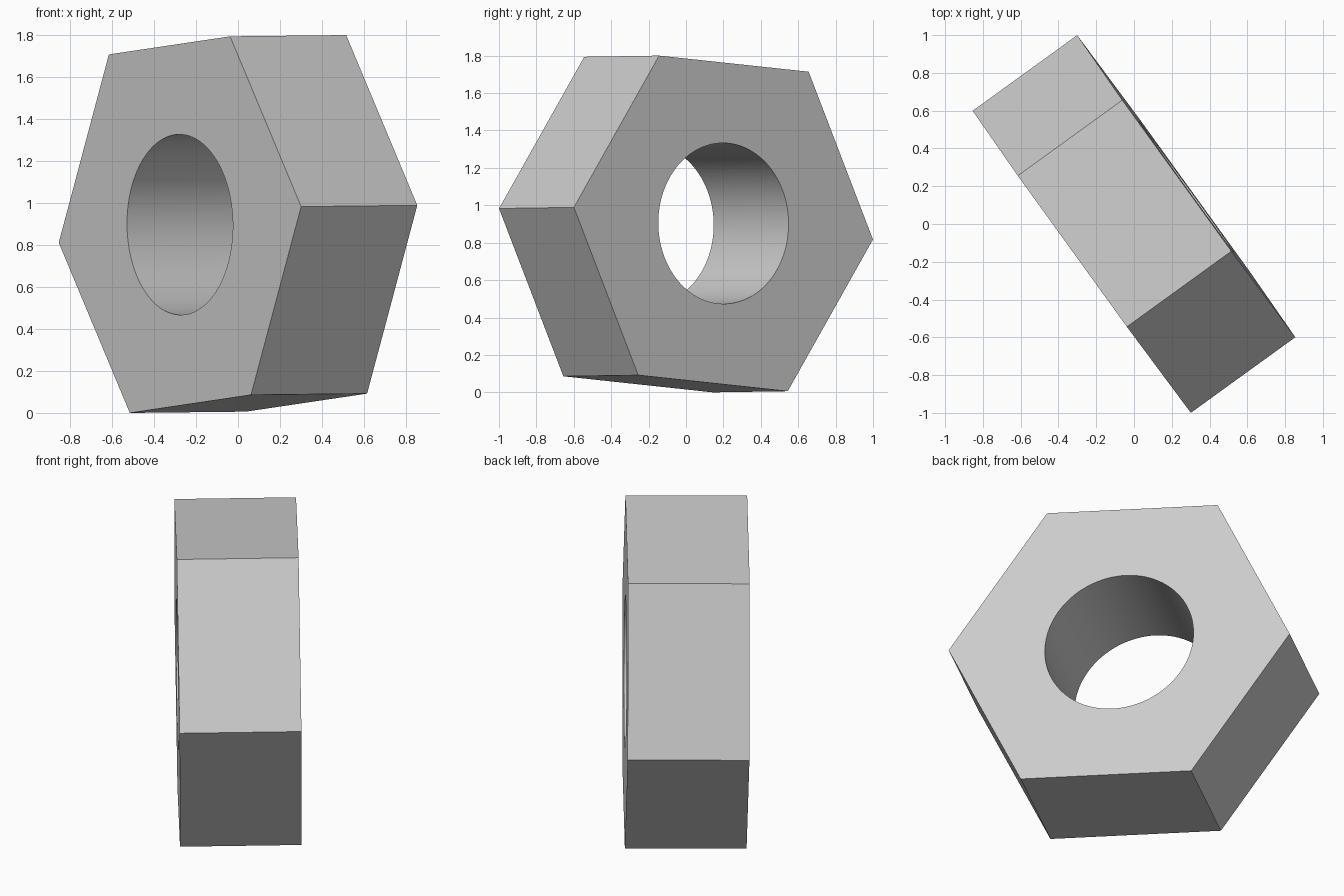
import bpy, bmesh
from math import sin, cos, pi, radians
from mathutils import Vector, Matrix

if "Cube" in bpy.data.objects:
    bpy.data.objects.remove(bpy.data.objects["Cube"])

OUTER_RADIUS, HOLE_RADIUS, THICKNESS = 0.99, 0.43, 0.683
HOLE_SIDES = 96


def ring(bm, radius, sides, z):
    """Closed loop of edges around the nut axis."""
    verts = [bm.verts.new((radius * cos(2 * pi * i / sides),
                           radius * sin(2 * pi * i / sides), z))
             for i in range(sides)]
    return [bm.edges.new((verts[i - 1], verts[i])) for i in range(sides)]


# Steel material
steel = bpy.data.materials.new("steel grey")
steel.use_nodes = True
steel.diffuse_color = (0.6, 0.6, 0.6, 1)
steel.node_tree.nodes["Principled BSDF"].inputs["Base Color"].default_value = (0.6, 0.6, 0.6, 1)

# Hexagonal plate with a round hole, extruded to full thickness
bm = bmesh.new()
edges = ring(bm, OUTER_RADIUS, 6, -THICKNESS / 2) + ring(bm, HOLE_RADIUS, HOLE_SIDES, -THICKNESS / 2)
bmesh.ops.triangle_fill(bm, edges=edges, use_beauty=True, normal=(0, 0, 1))
extruded = bmesh.ops.extrude_face_region(bm, geom=bm.faces[:], use_keep_orig=True)
top = [v for v in extruded["geom"] if isinstance(v, bmesh.types.BMVert)]
bmesh.ops.translate(bm, verts=top, vec=(0, 0, THICKNESS))
bmesh.ops.recalc_face_normals(bm, faces=bm.faces[:])

# Tilt the nut onto its edge: one corner direction and the bore axis
axis = Vector((0.81, 0.586, 0.009)).normalized()
corner = Vector((0.578, -0.80, 0.086))
corner = (corner - axis * corner.dot(axis)).normalized()
turn = Matrix((corner, axis.cross(corner), axis)).transposed().to_4x4()
bm.transform(Matrix.Translation((0, 0, 0.90)) @ turn)

mesh = bpy.data.meshes.new("hex_nut")
bm.to_mesh(mesh)
bm.free()
mesh.materials.append(steel)
nut = bpy.data.objects.new("hex_nut", mesh)
bpy.context.collection.objects.link(nut)

# Smooth bore, sharp edges elsewhere
bpy.ops.object.select_all(action="DESELECT")
nut.select_set(True)
bpy.context.view_layer.objects.active = nut
bpy.ops.object.shade_smooth_by_angle(angle=radians(30))
